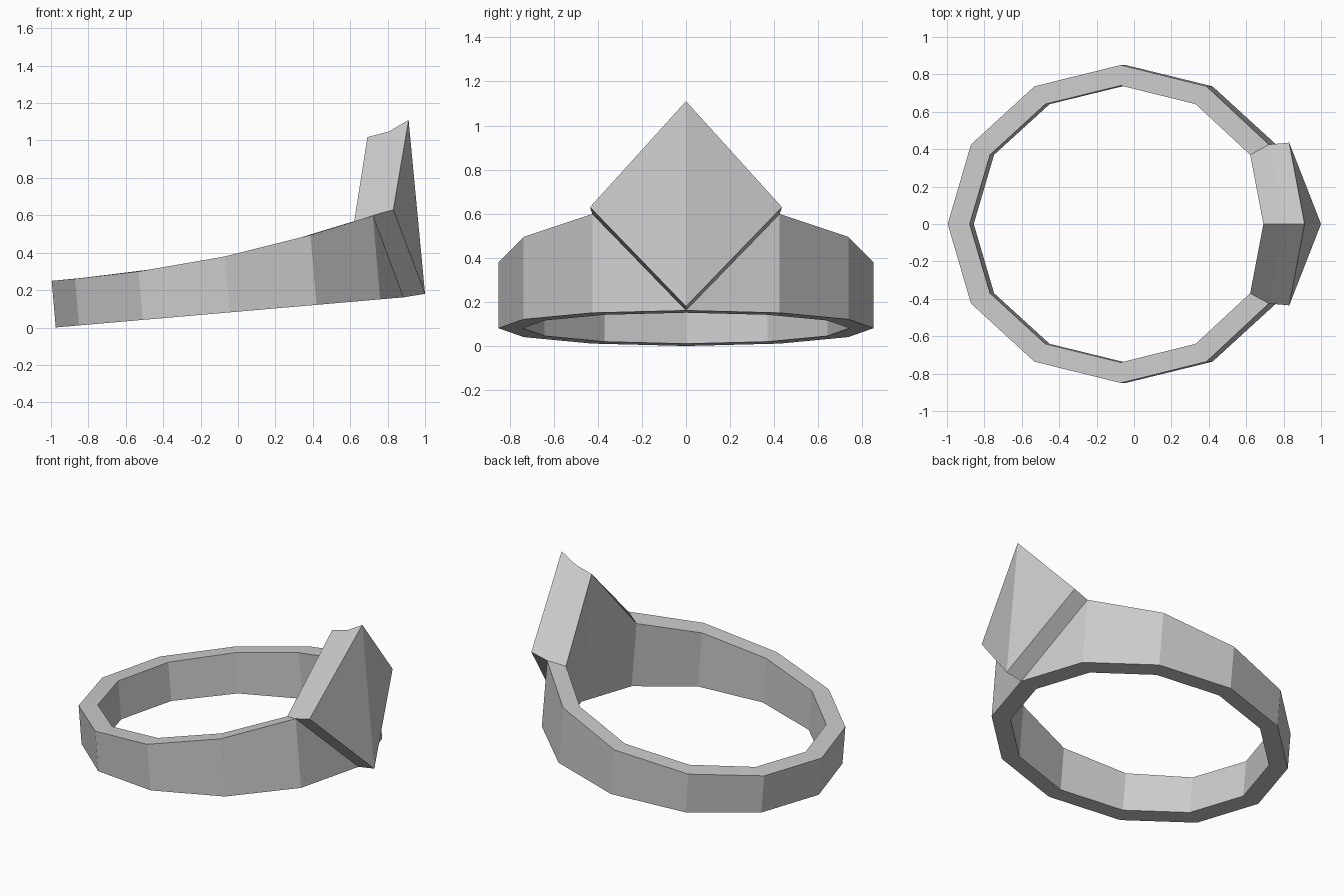
import bpy, bmesh, math
from mathutils import Matrix, Vector

cube = bpy.data.objects.get("Cube")
if cube:
    bpy.data.objects.remove(cube, do_unlink=True)

grey = bpy.data.materials.new("plain grey")
grey.use_nodes = True
colour = (0.6, 0.6, 0.6, 1)
grey.diffuse_color = colour
grey.node_tree.nodes["Principled BSDF"].inputs["Base Color"].default_value = colour

SIDES = 12
TILT = Matrix.Translation((-0.045, 0, 0.081)) @ Matrix.Rotation(math.radians(-4.95), 4, 'Y')
# Wall heights from the front peak round to the back
OUTER_HEIGHTS = [0.89, 0.45, 0.375, 0.30, 0.26, 0.25, 0.25]
INNER_HEIGHTS = [0.87, 0.427, 0.365, 0.30, 0.265, 0.252, 0.25]


def loop(rx, ry, heights=None):
    """Twelve-sided oval, with mirrored heights when given."""
    points = []
    for i in range(SIDES):
        a = math.tau * i / SIDES
        h = heights[min(i, SIDES - i)] if heights else 0
        points.append(TILT @ Vector((rx * math.cos(a), ry * math.sin(a), h)))
    return points


def make_object(name, polygons):
    """Join polygons given as point lists into one flat-shaded object."""
    bm = bmesh.new()
    for poly in polygons:
        bm.faces.new([bm.verts.new(p) for p in poly])
    bmesh.ops.remove_doubles(bm, verts=bm.verts, dist=0.0005)
    mesh = bpy.data.meshes.new(name)
    bm.to_mesh(mesh)
    bm.free()
    mesh.materials.append(grey)
    obj = bpy.data.objects.new(name, mesh)
    bpy.context.collection.objects.link(obj)
    return obj


outer_low, outer_top = loop(0.933, 0.85), loop(0.933, 0.85, OUTER_HEIGHTS)
inner_low, inner_top = loop(0.815, 0.74), loop(0.815, 0.74, INNER_HEIGHTS)

# Tilted band; its two front panels stop at the lower edges of the crest
band = []
for i in range(SIDES):
    j = (i + 1) % SIDES
    wall = [outer_low[i], outer_low[j], outer_top[j], outer_top[i]]
    if i == 0:
        wall.pop(3)
    elif j == 0:
        wall.pop(2)
    band += [wall,
             [inner_low[j], inner_low[i], inner_top[i], inner_top[j]],
             [outer_top[i], outer_top[j], inner_top[j], inner_top[i]],
             [outer_low[j], outer_low[i], inner_low[i], inner_low[j]]]
make_object("band", band)

# Raised diamond crest, folded along its middle
base = [outer_low[0], outer_top[1], outer_top[0], outer_top[-1]]
face = [Vector(p) for p in ((1.0, 0, 0.18), (0.83, 0.435, 0.63),
                            (0.912, 0, 1.11), (0.83, -0.435, 0.63))]
crest = [[face[0], face[1], face[2]], [face[0], face[2], face[3]]]
for i in range(4):
    j = (i + 1) % 4
    crest.append([base[i], base[j], face[j], face[i]])
make_object("diamond_crest", crest)
